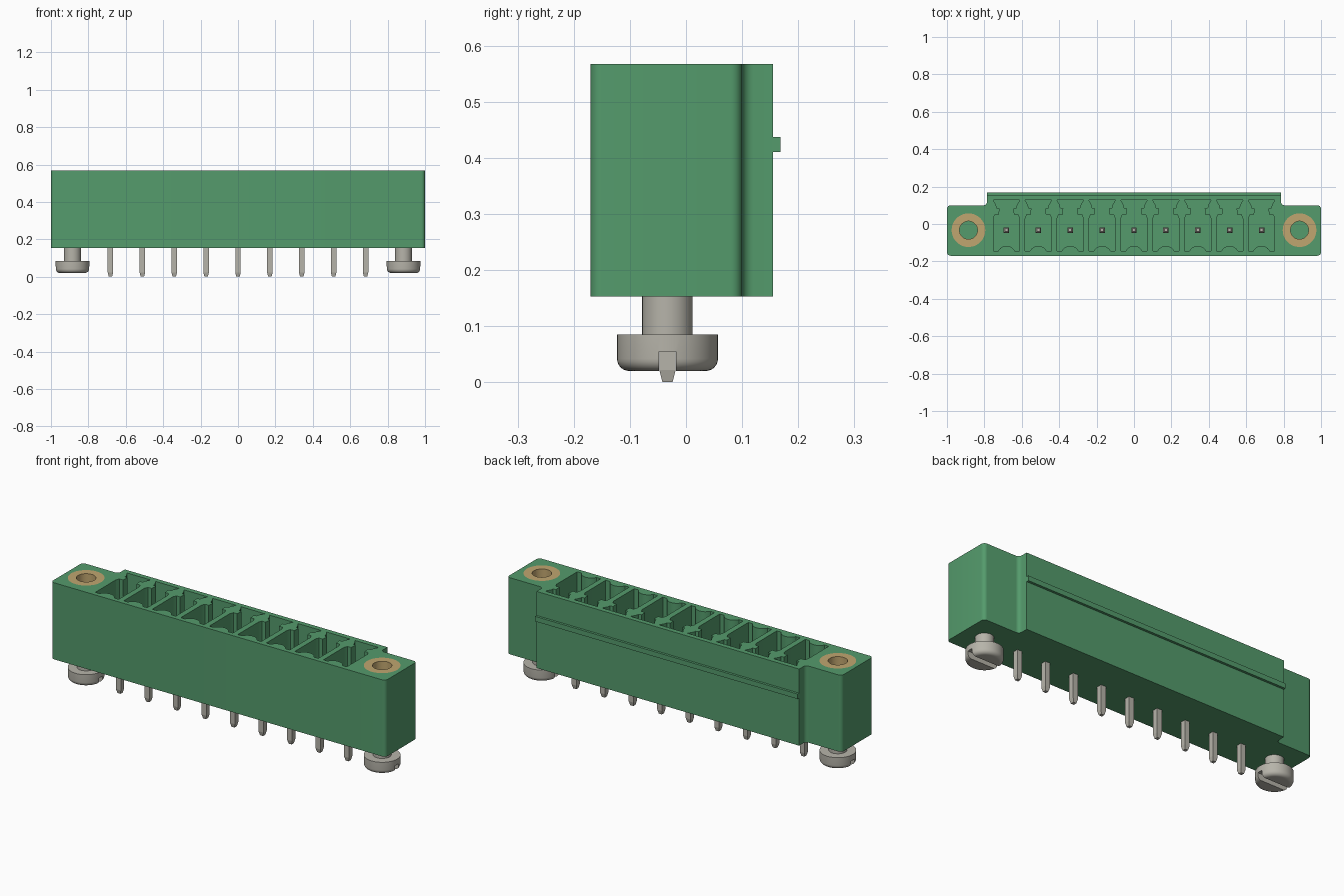
import bpy, bmesh, math

if "Cube" in bpy.data.objects:
    bpy.data.objects.remove(bpy.data.objects["Cube"], do_unlink=True)

Z0, Z1 = 0.153, 0.567          # housing bottom and top
PIN_Y, PITCH, COUNT = -0.033, 0.1705, 9
SCREW_X = 0.885
PIN_XS = [(i - (COUNT - 1) / 2) * PITCH for i in range(COUNT)]


def material(name, rgb, metallic=0.0):
    m = bpy.data.materials.new(name)
    m.use_nodes = True
    m.diffuse_color = (*rgb, 1)
    b = m.node_tree.nodes["Principled BSDF"]
    b.inputs["Base Color"].default_value = (*rgb, 1)
    b.inputs["Roughness"].default_value = 0.5
    return m


GREEN = material("green plastic", (0.089, 0.328, 0.150))
BRASS = material("brass", (0.53, 0.38, 0.16))
STEEL = material("tinned steel", (0.47, 0.455, 0.40))


def prism(bm, pts, z0, z1):
    """Extrude a counter-clockwise outline from z0 to z1."""
    lo = [bm.verts.new((x, y, z0)) for x, y in pts]
    hi = [bm.verts.new((x, y, z1)) for x, y in pts]
    n = len(pts)
    bm.faces.new(lo[::-1])
    bm.faces.new(hi)
    for i in range(n):
        j = (i + 1) % n
        bm.faces.new((lo[i], lo[j], hi[j], hi[i]))


def lathe(bm, profile, cx, cy, seg=48, closed=False):
    """Spin (radius, z) points about a vertical axis; cap the ends unless closed."""
    rings = [[bm.verts.new((cx + r * math.cos(2 * math.pi * k / seg),
                            cy + r * math.sin(2 * math.pi * k / seg), z))
              for k in range(seg)] for r, z in profile]
    pairs = list(zip(rings, rings[1:]))
    if closed:
        pairs.append((rings[-1], rings[0]))
    else:
        bm.faces.new(rings[0])
        bm.faces.new(rings[-1])
    for a, b in pairs:
        for k in range(seg):
            j = (k + 1) % seg
            bm.faces.new((a[k], a[j], b[j], b[k]))


def finish(bm, name, mat, smooth=True):
    bmesh.ops.recalc_face_normals(bm, faces=bm.faces)
    me = bpy.data.meshes.new(name)
    bm.to_mesh(me)
    bm.free()
    ob = bpy.data.objects.new(name, me)
    bpy.context.collection.objects.link(ob)
    if mat:
        me.materials.append(mat)
    if smooth:
        shade(ob)
    return ob


def select(ob):
    bpy.ops.object.select_all(action='DESELECT')
    ob.select_set(True)
    bpy.context.view_layer.objects.active = ob


def shade(ob):
    select(ob)
    bpy.ops.object.shade_smooth_by_angle(angle=math.radians(30))


def cut(ob, cutter):
    cutter.hide_render = True
    mod = ob.modifiers.new("cut", 'BOOLEAN')
    mod.operation, mod.solver, mod.object = 'DIFFERENCE', 'EXACT', cutter
    select(ob)
    bpy.ops.object.modifier_apply(modifier=mod.name)
    bpy.data.objects.remove(cutter, do_unlink=True)
    shade(ob)


def arc(cx, cy, r, a0, a1, n=6):
    return [(cx + r * math.cos(math.radians(a0 + (a1 - a0) * i / n)),
             cy + r * math.sin(math.radians(a0 + (a1 - a0) * i / n)))
            for i in range(n + 1)]


# Housing: rounded ears and a deeper middle block with filleted inner corners
R = 0.02
half = (arc(1 - R, -0.17 + R, R, -90, 0) + arc(1 - R, 0.10 - R, R, 0, 90)
        + arc(0.785 + R, 0.10 + R, R, 270, 180) + [(0.785, 0.155)])
outline = half + [(-x, y) for x, y in reversed(half)]
bm = bmesh.new()
prism(bm, outline, Z0, Z1)
housing = finish(bm, "housing", GREEN, smooth=False)

# Keyed pockets, each with a flared back slot and a curved bump at the front
side = [(0.070, -0.145), (0.070, 0.030), (0.062, 0.050), (0.040, 0.050),
        (0.037, 0.083), (0.053, 0.086), (0.055, 0.100), (0.071, 0.128)]
bump = arc(0, -0.167, 0.05, 154, 26, 12)
pocket = bump + side + [(-x, y) for x, y in reversed(side)]
bm = bmesh.new()
for px in PIN_XS:
    prism(bm, [(px + x, y) for x, y in pocket], 0.22, Z1 + 0.05)
for s in (-1, 1):
    lathe(bm, [(0.09, 0.25), (0.09, Z1 + 0.05)], s * SCREW_X, PIN_Y)
cut(housing, finish(bm, "pocket_cutter", None, smooth=False))

# Latching rib along the back
bm = bmesh.new()
prism(bm, [(-0.785, 0.150), (0.785, 0.150), (0.785, 0.168), (-0.785, 0.168)], 0.41, 0.437)
finish(bm, "latch_rib", GREEN, smooth=False)

# Square contact pins, tapered at both ends
W = 0.0145
for i, px in enumerate(PIN_XS):
    bm = bmesh.new()
    rings = []
    for z, w in ((0, 0.009), (0.022, W), (0.44, W), (0.46, 0.008)):
        rings.append([bm.verts.new((px + a * w, PIN_Y + b * w, z))
                      for a, b in ((-1, -1), (1, -1), (1, 1), (-1, 1))])
    bm.faces.new(rings[0])
    bm.faces.new(rings[-1])
    for a, b in zip(rings, rings[1:]):
        for k in range(4):
            bm.faces.new((a[k], a[(k + 1) % 4], b[(k + 1) % 4], b[k]))
    finish(bm, f"contact_pin_{i + 1}", STEEL, smooth=False)

for s, label in ((1, "left"), (-1, "right")):
    cx = s * SCREW_X
    # Brass threaded sleeve, flush with the top
    bm = bmesh.new()
    lathe(bm, [(0.09, 0.25), (0.09, Z1), (0.048, Z1), (0.048, 0.25)], cx, PIN_Y, closed=True)
    finish(bm, f"{label}_sleeve", BRASS)

    # Slotted screw with rounded lower rim
    bm = bmesh.new()
    rim = arc(0.068, 0.042, 0.022, -90, 0)
    lathe(bm, rim + [(0.09, 0.085), (0.045, 0.085), (0.045, Z0 + 0.02)], cx, PIN_Y)
    screw = finish(bm, f"{label}_screw", STEEL, smooth=False)
    bm = bmesh.new()
    prism(bm, [(cx - 0.2, PIN_Y - 0.0148), (cx + 0.2, PIN_Y - 0.0148),
               (cx + 0.2, PIN_Y + 0.0148), (cx - 0.2, PIN_Y + 0.0148)], -0.02, 0.055)
    cut(screw, finish(bm, "slot_cutter", None, smooth=False))
